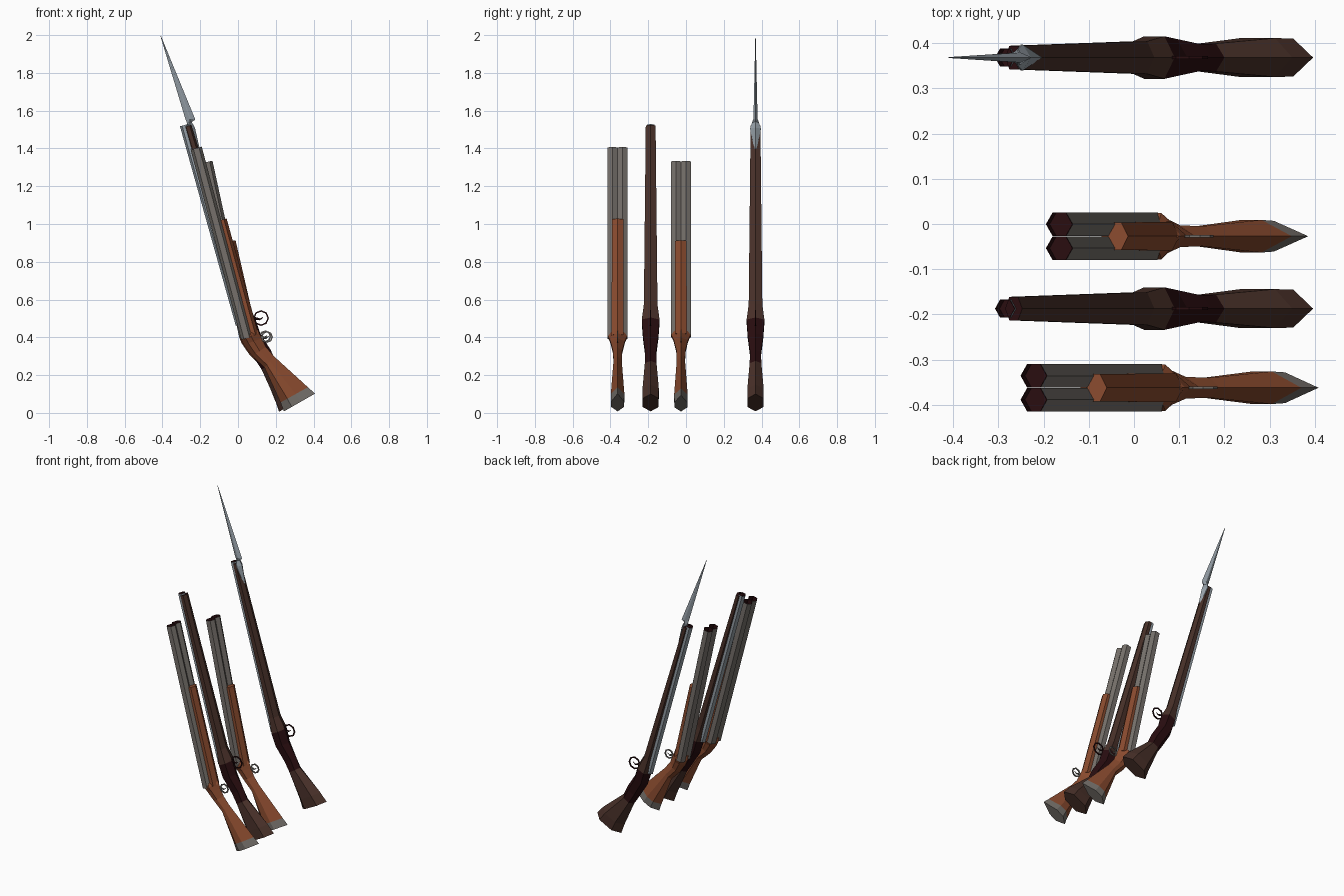
import bpy, bmesh, math
from mathutils import Vector

if "Cube" in bpy.data.objects:
    bpy.data.objects.remove(bpy.data.objects["Cube"])


def material(name, rgb):
    m = bpy.data.materials.new(name)
    m.use_nodes = True
    m.diffuse_color = (*rgb, 1)
    m.node_tree.nodes["Principled BSDF"].inputs["Base Color"].default_value = (*rgb, 1)
    return m


GREY = material("grey steel", (0.18, 0.163, 0.147))
WOOD = material("orange wood", (0.255, 0.07, 0.028))
BROWN = material("dark brown wood", (0.066, 0.03, 0.022))
MAROON = material("dark maroon", (0.022, 0.004, 0.005))
BLUE = material("blue steel", (0.3, 0.345, 0.385))


def finish(name, bm, mats):
    bmesh.ops.recalc_face_normals(bm, faces=bm.faces)
    mesh = bpy.data.meshes.new(name)
    bm.to_mesh(mesh)
    bm.free()
    for m in mats:
        mesh.materials.append(m)
    ob = bpy.data.objects.new(name, mesh)
    bpy.context.collection.objects.link(ob)
    return ob


class Pose:
    """Places side-profile points (x, z) in the world, with a small lean change."""

    def __init__(self, y, pivot, slope, turn=0.0, shift=(0, 0)):
        self.y, self.pivot, self.turn, self.shift = y, pivot, turn, shift
        self.along = Vector((-slope, 1)).normalized()
        self.across = Vector((self.along.y, -self.along.x))

    def point(self, x, z, dy=0.0):
        dx, dz = x - self.pivot[0], z - self.pivot[1]
        c, s = math.cos(self.turn), math.sin(self.turn)
        return Vector((self.pivot[0] + c * dx + s * dz + self.shift[0], self.y + dy,
                       self.pivot[1] - s * dx + c * dz + self.shift[1]))

    def profile(self, s, t):
        """Profile point at distance s along the barrel and t towards the belly."""
        return tuple(Vector(self.pivot) + self.along * s + self.across * t)


def loft(name, pose, sections, mats, bands=None, low=.25, high=.75):
    """Six-sided body; each section is back point, belly point, half width."""
    bm = bmesh.new()
    rings = []
    for back, belly, w in sections:
        ring = []
        for f, side in ((0, 0), (low, 1), (high, 1), (1, 0), (high, -1), (low, -1)):
            p = Vector(back).lerp(Vector(belly), f)
            ring.append(bm.verts.new(pose.point(p.x, p.y, side * w)))
        rings.append(ring)
    for i, (a, b) in enumerate(zip(rings, rings[1:])):
        for k in range(6):
            f = bm.faces.new((a[k], a[k - 1], b[k - 1], b[k]))
            f.material_index = bands[i] if bands else 0
    for ring, end in ((rings[0], 0), (rings[-1], -1)):
        bm.faces.new(ring).material_index = bands[end] if bands else 0
    return finish(name, bm, mats)


def barrel(name, pose, start, end, t, dy, r, mat):
    """Hexagonal tube with a dark bore sunk into the muzzle."""
    bm = bmesh.new()
    rings = []
    for s, rad in ((start, r), (end, r), (end, r - .002), (end - .03, r - .002)):
        ring = []
        for k in range(6):
            a = k * math.pi / 3
            x, z = pose.profile(s, t + rad * math.cos(a))
            ring.append(bm.verts.new(pose.point(x, z, dy + rad * math.sin(a))))
        rings.append(ring)
    for i, (a, b) in enumerate(zip(rings, rings[1:])):
        for k in range(6):
            bm.faces.new((a[k], a[k - 1], b[k - 1], b[k])).material_index = int(i > 0)
    bm.faces.new(rings[0])
    bm.faces.new(rings[-1]).material_index = 1
    return finish(name, bm, (mat, MAROON))


def guard(name, pose, centre, radius, mat):
    """Thin eight-sided trigger guard ring with a trigger inside."""
    bm = bmesh.new()
    rings = []
    for i in range(8):
        a = i * math.pi / 4
        ring = []
        for dr, dy in ((-.004, -.003), (.004, -.003), (.004, .003), (-.004, .003)):
            x = centre[0] + (radius + dr) * math.cos(a)
            z = centre[1] + (radius + dr) * math.sin(a)
            ring.append(bm.verts.new(pose.point(x, z, dy)))
        rings.append(ring)
    for i in range(8):
        a, b = rings[i - 1], rings[i]
        for k in range(4):
            bm.faces.new((a[k], a[k - 1], b[k - 1], b[k]))
    finish(name, bm, (mat,))
    x, z = centre
    loft(name.replace("guard", "trigger"), pose,
         [((x - radius, z - .008), (x - radius, z + .008), .003),
          ((x - .005, z - .012), (x - .005, z - .002), .003),
          ((x + .01, z + .002), (x + .01, z + .006), .002)], (mat,))


def double_gun(tag, pose, length, grip):
    for side, dy in (("left", .0265), ("right", -.0265)):
        barrel(f"{tag}_{side}_barrel", pose, -.005, length, 0, dy, .0305, GREY)
    # Fore grip under the barrels
    loft(tag + "_fore_grip", pose,
         [(pose.profile(0, .0), pose.profile(0, .066), .032),
          (pose.profile(grip, .0), pose.profile(grip, .06), .03)], (WOOD,))
    # Stock with a steel butt cap
    loft(tag + "_stock", pose,
         [((.243, .008), (.408, .102), .034),
          ((.225, .055), (.37, .136), .036),
          ((.14, .24), (.19, .30), .022),
          ((.075, .30), (.147, .35), .024),
          ((.03, .36), (.127, .395), .038),
          ((.016, .39), (.113, .42), .051),
          ((.010, .415), (.106, .44), .034)],
         (WOOD, GREY), (1, 0, 0, 0, 0, 0, 0), .25, .55)
    guard(tag + "_guard", pose, (.153, .402), .028, GREY)


def musket(tag, pose):
    # Full length stock with a dark lock section
    loft(tag + "_stock", pose,
         [((.22, .008), (.396, .10), .042),
          ((.197, .07), (.35, .15), .043),
          ((.125, .23), (.20, .275), .031),
          ((.085, .29), (.172, .335), .029),
          ((.025, .385), (.118, .42), .041),
          ((.0, .462), (.09, .505), .047),
          ((-.018, .56), (.045, .58), .036),
          ((-.285, 1.513), (-.247, 1.525), .026)],
         (BROWN, MAROON), (0, 0, 1, 1, 1, 0, 0, 1))
    # Barrel bedded along the back
    barrel(tag + "_barrel", pose, 0, 1.095, -.004, 0, .023, BLUE)
    guard(tag + "_guard", pose, (.122, .502), .038, MAROON)


# The four guns, front to back
double_gun("front_shotgun", Pose(-.362, (.045, .40), .266), 1.036, .635)
musket("plain_musket", Pose(-.187, (.014, .47), .28))
double_gun("middle_shotgun", Pose(-.027, (.045, .40), .266, .045, (-.009, .008)), .942, .505)
rear = Pose(.368, (.014, .47), .28)
musket("rear_musket", rear)

# Bayonet socket and blade
loft("bayonet", rear,
     [((-.222, 1.39), (-.203, 1.40), .006),
      ((-.268, 1.50), (-.228, 1.51), .029),
      ((-.27, 1.535), (-.245, 1.54), .018),
      ((-.28, 1.56), (-.226, 1.553), .011),
      ((-.411, 1.996), (-.408, 1.996), .001)], (BLUE,), None, .45, .55)
